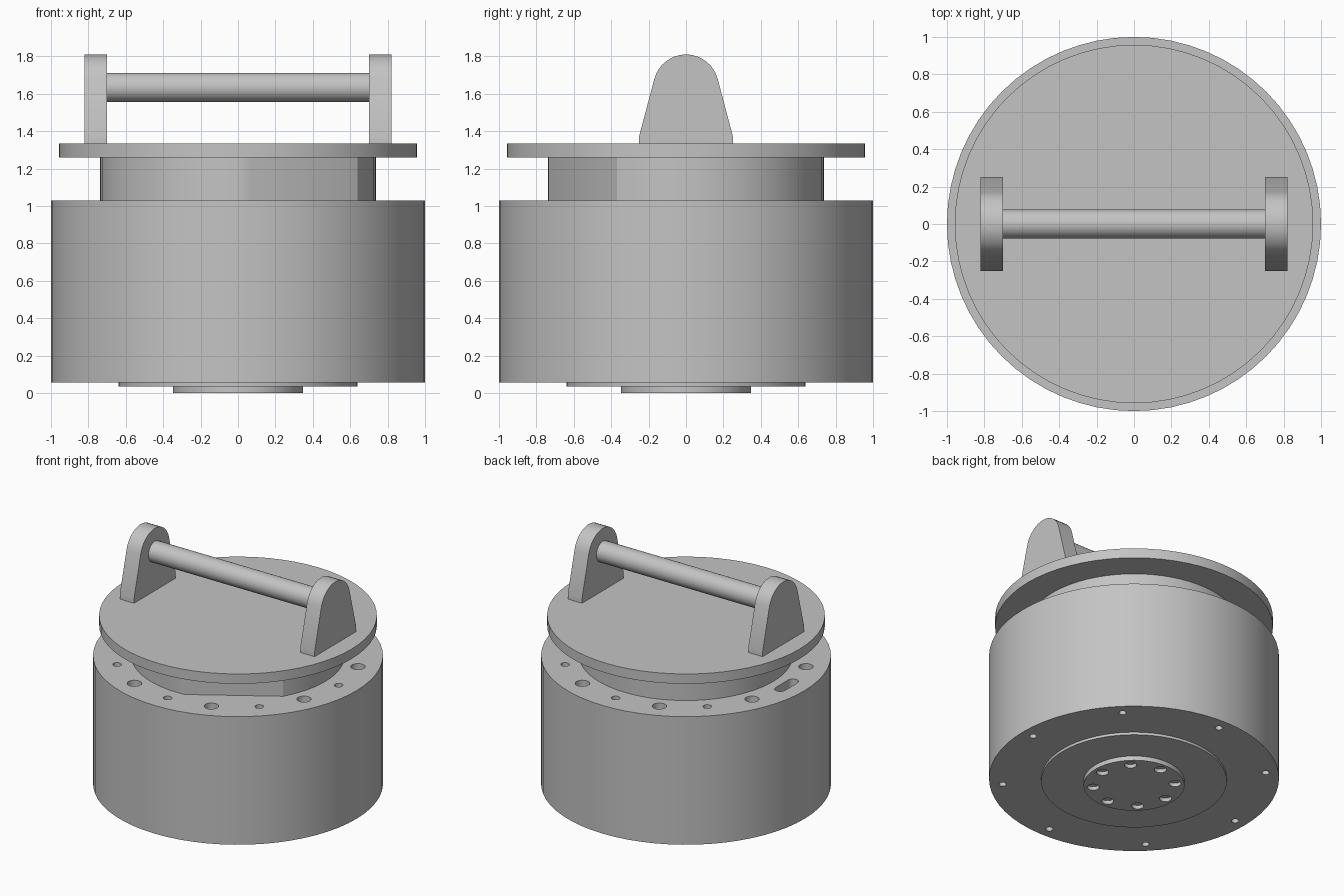
import bpy
import bmesh
from math import sin, cos, pi, radians, atan2
from mathutils import Matrix

if "Cube" in bpy.data.objects:
    bpy.data.objects.remove(bpy.data.objects["Cube"])

grey = bpy.data.materials.new("plain_grey")
grey.use_nodes = True
grey.diffuse_color = (0.55, 0.55, 0.55, 1)
grey.node_tree.nodes["Principled BSDF"].inputs["Base Color"].default_value = (0.55, 0.55, 0.55, 1)

ALONG_X = Matrix(((0, 0, 1), (1, 0, 0), (0, 1, 0))).to_4x4()


def circle(r, n=64, cx=0.0, cy=0.0):
    return [(cx + r * cos(2 * pi * i / n), cy + r * sin(2 * pi * i / n)) for i in range(n)]


def add_prism(bm, outline, low, high):
    """Extrude a closed 2D outline from low to high."""
    bottom = [bm.verts.new((x, y, low)) for x, y in outline]
    top = [bm.verts.new((x, y, high)) for x, y in outline]
    caps = [bm.faces.new(bottom[::-1]), bm.faces.new(top)]
    n = len(outline)
    for i in range(n):
        j = (i + 1) % n
        bm.faces.new((bottom[i], bottom[j], top[j], top[i]))
    return caps


def finish(name, bm, matrix=None):
    if matrix:
        bm.transform(matrix)
    bmesh.ops.recalc_face_normals(bm, faces=bm.faces)
    mesh = bpy.data.meshes.new(name)
    bm.to_mesh(mesh)
    bm.free()
    mesh.materials.append(grey)
    obj = bpy.data.objects.new(name, mesh)
    bpy.context.collection.objects.link(obj)
    return obj


def prism(name, outline, low, high, matrix=None, rounding=0):
    bm = bmesh.new()
    caps = add_prism(bm, outline, low, high)
    if rounding:
        rims = list({e for f in caps for e in f.edges})
        bmesh.ops.bevel(bm, geom=rims, offset=rounding, segments=5, profile=0.5, affect='EDGES')
    return finish(name, bm, matrix)


def smooth(obj):
    bpy.ops.object.select_all(action='DESELECT')
    obj.select_set(True)
    bpy.context.view_layer.objects.active = obj
    bpy.ops.object.shade_smooth_by_angle(angle=radians(30))


def drill(obj, holes):
    """Cut outlines given as (outline, low, high) out of an object."""
    bm = bmesh.new()
    for hole in holes:
        add_prism(bm, *hole)
    cutter = finish(obj.name + "_cutter", bm)
    cutter.hide_render = True
    mod = obj.modifiers.new("holes", 'BOOLEAN')
    mod.operation = 'DIFFERENCE'
    mod.solver = 'EXACT'
    mod.object = cutter
    bpy.ops.object.select_all(action='DESELECT')
    obj.select_set(True)
    bpy.context.view_layer.objects.active = obj
    bpy.ops.object.modifier_apply(modifier=mod.name)
    bpy.data.objects.remove(cutter)


def ring_hole(ring, angle, r):
    return circle(r, 20, ring * cos(angle), ring * sin(angle))


# Rounded drum body with a ring of top holes, one slot, and bottom screw holes
body = prism("drum_body", circle(1), 0.055, 1.03, rounding=0.05)
holes = []
for k in range(16):
    angle = k * pi / 8
    if k == 8:
        slot = [(-0.847 + 0.04 * cos(a), 0.075 * (1 if a < pi else -1) + 0.04 * sin(a))
                for a in [pi * i / 10 for i in range(10)] + [pi + pi * i / 10 for i in range(10)]]
        slot.insert(10, (-0.887, 0.075))
        slot.append((-0.807, -0.075))
        holes.append((slot, 0.85, 1.1))
    else:
        holes.append((ring_hole(0.847, angle, 0.05 if k % 2 else 0.03), 0.85, 1.1))
holes += [(ring_hole(0.91, k * pi / 4, 0.026), -0.1, 0.15) for k in range(8)]
drill(body, holes)
smooth(body)
weighted = body.modifiers.new("flat_caps", 'WEIGHTED_NORMAL')
weighted.keep_sharp = True

# Base plate and hub with its bolt circle
smooth(prism("base_plate", circle(0.64), 0.035, 0.06))
hub = prism("base_hub", circle(0.348), 0, 0.034)
drill(hub, [(ring_hole(0.283, k * pi / 4, 0.042), -0.1, 0.028) for k in range(8)])
smooth(hub)

# Neck with one flat side, facing between front and +x
neck_outline = [p for p in circle(0.737, 72)
                if not 7 < atan2(p[0], -p[1]) * 180 / pi < 56]
smooth(prism("neck", neck_outline, 1.02, 1.27))

# Lid
smooth(prism("lid", circle(0.958), 1.26, 1.335))

# Handle: two rounded brackets and a round bar
arc = [radians(14 + 152 * i / 16) for i in range(17)]
bracket = [(-0.25, 1.375), (-0.25, 1.33), (0.25, 1.33), (0.25, 1.375)]
bracket += [(0.175 * cos(a), 1.635 + 0.175 * sin(a)) for a in arc]
for name, low in (("left_bracket", 0.70), ("right_bracket", -0.82)):
    smooth(prism(name, bracket, low, low + 0.12, ALONG_X))
smooth(prism("handle_bar", circle(0.078, 32, 0, 1.634), -0.71, 0.71, ALONG_X))
